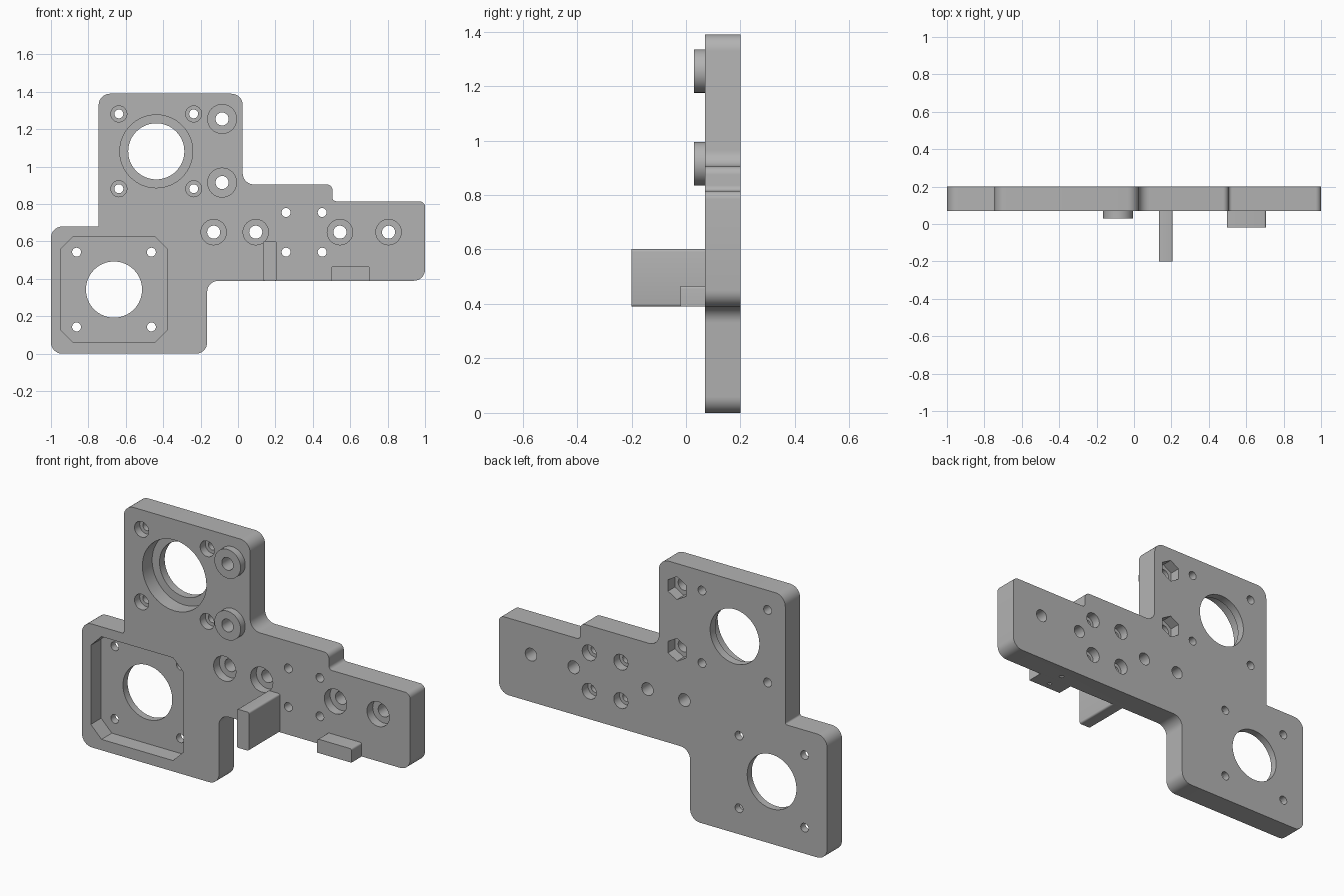
import bpy, bmesh, math
from mathutils import Vector

cube = bpy.data.objects.get("Cube")
if cube:
    bpy.data.objects.remove(cube, do_unlink=True)

FRONT, BACK = 0.07, 0.20

grey = bpy.data.materials.new("plain_grey")
grey.use_nodes = True
grey.diffuse_color = (0.45, 0.45, 0.45, 1)
grey.node_tree.nodes["Principled BSDF"].inputs["Base Color"].default_value = (0.45, 0.45, 0.45, 1)


def circle(x, z, r, n=32):
    """Points of a regular polygon with a point at the top."""
    return [(x + r * math.sin(math.tau * i / n), z + r * math.cos(math.tau * i / n))
            for i in range(n)]


def rounded(corners, steps=8):
    """Round the right-angled corners (x, z, radius) of an outline."""
    out = []
    for i, (x, z, r) in enumerate(corners):
        p = Vector((x, z))
        a = (Vector(corners[i - 1][:2]) - p).normalized()
        b = (Vector(corners[(i + 1) % len(corners)][:2]) - p).normalized()
        if r == 0:
            out.append(tuple(p))
            continue
        c = p + (a + b) * r
        for k in range(steps + 1):
            t = math.pi / 2 * k / steps
            out.append(tuple(c - r * (b * math.cos(t) + a * math.sin(t))))
    return out


def box(x0, x1, z0, z1, low, high):
    return rounded([(x0, z0, low), (x1, z0, low), (x1, z1, high), (x0, z1, high)], 4)


def solid(name, prisms):
    """Object made of (profile, y0, y1) extrusions along y."""
    bm = bmesh.new()
    for pts, y0, y1 in prisms:
        face = bm.faces.new([bm.verts.new((x, y0, z)) for x, z in pts])
        ext = bmesh.ops.extrude_face_region(bm, geom=[face])["geom"]
        bmesh.ops.translate(bm, vec=(0, y1 - y0, 0),
                            verts=[v for v in ext if isinstance(v, bmesh.types.BMVert)])
    bmesh.ops.recalc_face_normals(bm, faces=bm.faces)
    mesh = bpy.data.meshes.new(name)
    bm.to_mesh(mesh)
    bm.free()
    mesh.materials.append(grey)
    obj = bpy.data.objects.new(name, mesh)
    bpy.context.collection.objects.link(obj)
    return obj


def cut(obj, cutters):
    for cutter in cutters:
        mod = obj.modifiers.new("cut", "BOOLEAN")
        mod.operation, mod.solver, mod.object = "DIFFERENCE", "EXACT", cutter
    deps = bpy.context.evaluated_depsgraph_get()
    mesh = bpy.data.meshes.new_from_object(obj.evaluated_get(deps))
    obj.modifiers.clear()
    obj.data = mesh


def square(x, z, half):
    return [(x + i * half, z + j * half) for i in (-1, 1) for j in (-1, 1)]


# Hole positions
upper_motor, lower_motor = (-0.437, 1.082), (-0.663, 0.343)
upper_screws = square(*upper_motor, 0.2)
lower_screws = square(*lower_motor, 0.2)
boss_spots = [(-0.085, 1.255), (-0.085, 0.915)]
row_bolts = [(x, 0.65) for x in (-0.13, 0.095, 0.545, 0.805)]
rail_screws = [(x, z) for x in (0.257, 0.45) for z in (0.543, 0.755)]

# Main plate
plate = solid("mounting_plate", [(rounded([
    (-1, 0, 0.06), (-0.165, 0, 0.06), (-0.165, 0.39, 0.06), (1, 0.39, 0.06),
    (1, 0.815, 0.03), (0.505, 0.815, 0.02), (0.505, 0.905, 0.03), (0.025, 0.905, 0.06),
    (0.025, 1.39, 0.06), (-0.745, 1.39, 0.06), (-0.745, 0.68, 0.01), (-1, 0.68, 0.06),
]), FRONT, BACK)])

# Raised bosses
bosses = solid("bolt_bosses", [(circle(x, z, 0.08), 0.03, FRONT) for x, z in boss_spots])

# Projecting tabs
tall_tab = solid("tall_tab", [(box(0.133, 0.207, 0.39, 0.602, 0.01, 0.01), -0.2, FRONT)])
short_tab = solid("short_tab", [(box(0.497, 0.705, 0.39, 0.466, 0, 0.01), -0.02, FRONT)])

# Through holes
holes = solid("hole_cutter",
    [(circle(x, z, 0.15, 64), -0.1, 0.3) for x, z in (upper_motor, lower_motor)]
    + [(circle(x, z, 0.024, 20), -0.1, 0.3) for x, z in upper_screws + lower_screws + rail_screws]
    + [(circle(x, z, 0.035, 24), -0.1, 0.3) for x, z in boss_spots + row_bolts])

# Pockets, counterbores and nut recesses
x, z = lower_motor
h, c = 0.283, 0.218
octagon = [(x - h, z - c), (x - c, z - h), (x + c, z - h), (x + h, z - c),
           (x + h, z + c), (x + c, z + h), (x - c, z + h), (x - h, z + c)]
pockets = solid("pocket_cutter",
    [(octagon, 0, FRONT + 0.09), (circle(*upper_motor, 0.195, 64), 0, FRONT + 0.085)]
    + [(circle(x, z, 0.043, 24), 0, FRONT + 0.045) for x, z in upper_screws]
    + [(circle(x, z, 0.068), 0, FRONT + 0.05) for x, z in row_bolts]
    + [(circle(x, z, 0.043, 24), BACK - 0.05, 0.3) for x, z in rail_screws]
    + [(circle(x, z, 0.063, 6), BACK - 0.06, 0.3) for x, z in boss_spots])

# Small blind holes in the underside
pins = solid("pin_hole_cutter", [
    ([(px, pz) for px, pz in box(0.59, 0.61, 0.3, 0.44, 0, 0)], y - 0.01, y + 0.01)
    for y in (0.02, 0.12)])

cut(plate, [holes, pockets, pins])
cut(bosses, [holes])
cut(short_tab, [pins])

for cutter in (holes, pockets, pins):
    bpy.data.objects.remove(cutter, do_unlink=True)

# Smooth the curved walls, keep edges sharp
for obj in bpy.context.view_layer.objects:
    obj.select_set(False)
for obj in (plate, bosses, tall_tab, short_tab):
    obj.select_set(True)
bpy.context.view_layer.objects.active = plate
bpy.ops.object.shade_smooth_by_angle(angle=math.radians(30))
